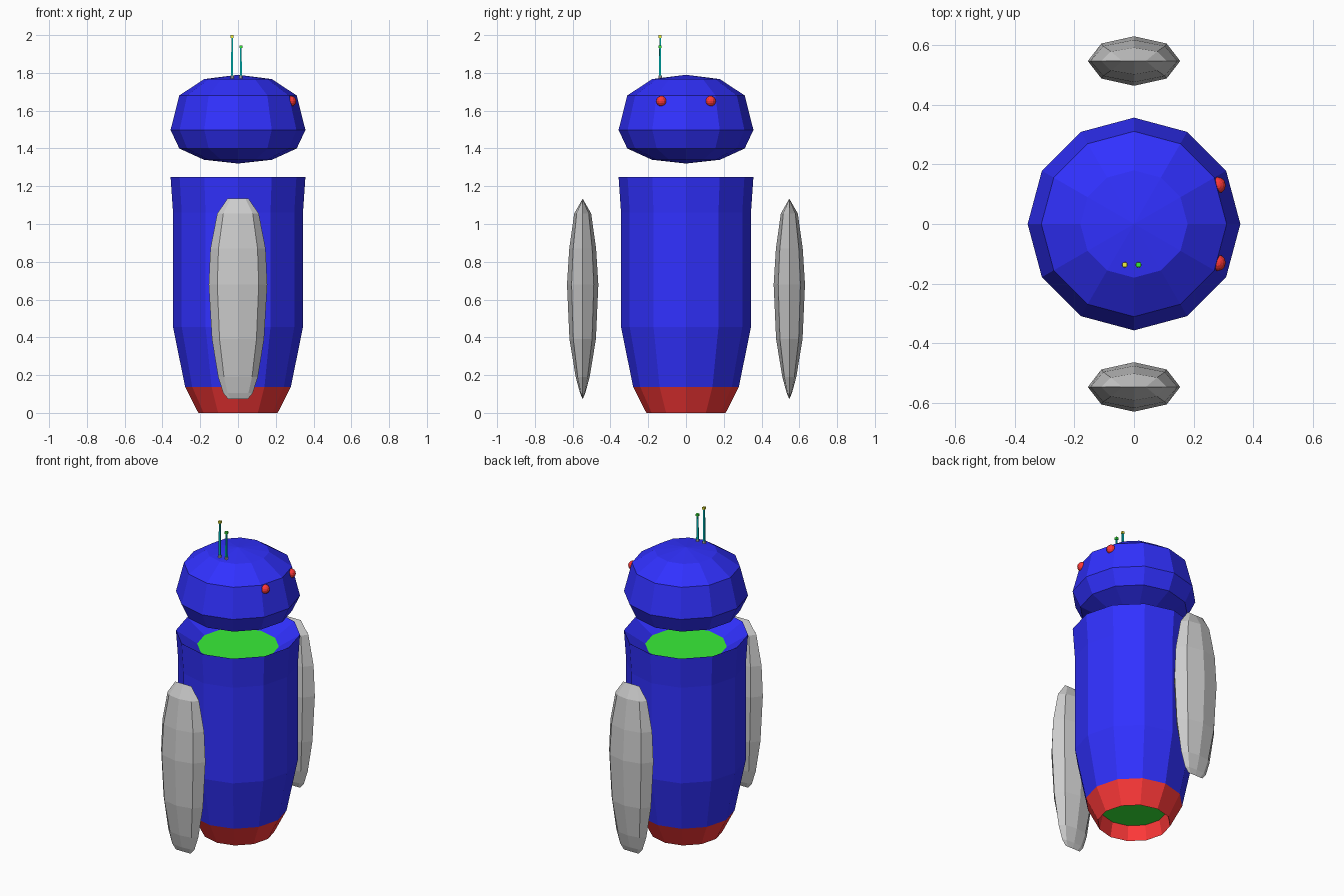
import bpy, bmesh, math

if "Cube" in bpy.data.objects:
    bpy.data.objects.remove(bpy.data.objects["Cube"])


def material(name, r, g, b):
    m = bpy.data.materials.new(name)
    m.diffuse_color = (r, g, b, 1)
    m.use_nodes = True
    m.node_tree.nodes["Principled BSDF"].inputs["Base Color"].default_value = m.diffuse_color
    return m


BLUE = material("blue", 0.03, 0.03, 1.0)
RED = material("red", 1.0, 0.04, 0.04)
GREEN = material("green", 0.04, 0.85, 0.04)
TEAL = material("teal", 0.0, 0.75, 0.75)
YELLOW = material("yellow", 0.9, 0.9, 0.05)


def loft(name, rings, sides, mat=None, loc=(0, 0, 0), caps=True, turn=0.0):
    """Stack elliptical rings (rx, ry, z) into a faceted shell."""
    bm = bmesh.new()
    loops = []
    for rx, ry, z in rings:
        angles = [turn + math.tau * i / sides for i in range(sides)]
        loops.append([bm.verts.new((rx * math.cos(a), ry * math.sin(a), z)) for a in angles])
    for lo, hi in zip(loops, loops[1:]):
        for i in range(sides):
            j = (i + 1) % sides
            bm.faces.new((lo[i], lo[j], hi[j], hi[i]))
    if caps:
        bm.faces.new(loops[0][::-1])
        if len(loops) > 1:
            bm.faces.new(loops[-1])
    bmesh.ops.remove_doubles(bm, verts=bm.verts, dist=0.0002)
    if len(loops) > 1:
        bmesh.ops.recalc_face_normals(bm, faces=bm.faces)
    mesh = bpy.data.meshes.new(name)
    bm.to_mesh(mesh)
    bm.free()
    if mat:
        mesh.materials.append(mat)
    obj = bpy.data.objects.new(name, mesh)
    obj.location = loc
    bpy.context.collection.objects.link(obj)
    return obj


def lathe(name, profile, mat, **kw):
    return loft(name, [(r, r, z) for r, z in profile], 12, mat, **kw)


# Barrel body and tapered base, each with a recessed end closed by a green disc
body = lathe("body", [(0.28, 0.138), (0.344, 0.455), (0.344, 1.06), (0.357, 1.25), (0.235, 1.17)],
             BLUE, caps=False)
base = lathe("base", [(0.19, 0.09), (0.21, 0.0), (0.28, 0.138)], RED, caps=False)
# open shells: make sure the outer walls face outwards
for shell in (body, base):
    mesh = shell.data
    wall = max(mesh.polygons, key=lambda p: p.center.xy.length)
    if wall.normal.xy.dot(wall.center.xy) < 0:
        mesh.flip_normals()
bottom_disc = lathe("bottom_disc", [(0.19, 0.09)], GREEN)
top_disc = lathe("top_disc", [(0.235, 1.17)], GREEN)
top_disc.data.flip_normals()

# Floating domed head
lathe("head", [(0, 1.32), (0.18, 1.34), (0.311, 1.40), (0.357, 1.498),
               (0.311, 1.68), (0.18, 1.767), (0, 1.79)], BLUE, caps=False)

# Floating arms, wedge-shaped at both ends
arm_rings = [(0.052, 0.0, 0.073), (0.078, 0.014, 0.105), (0.105, 0.037, 0.19),
             (0.138, 0.07, 0.39), (0.155, 0.083, 0.68), (0.146, 0.071, 0.87),
             (0.11, 0.045, 1.055), (0.056, 0.0, 1.134)]
for side, y in (("front", -0.547), ("back", 0.547)):
    loft(side + "_arm", arm_rings, 8, loc=(0, y, 0), caps=False)

# Eyes on the +x side of the head
for side, y in (("front", -0.13), ("back", 0.13)):
    bpy.ops.mesh.primitive_uv_sphere_add(segments=12, ring_count=8, radius=0.028,
                                         location=(0.28, y, 1.65))
    eye = bpy.context.object
    eye.name = side + "_eye"
    eye.data.materials.append(RED)

# Two antennae: socket, tapered rod and tip
for side, x, top, tip_mat in (("long", -0.031, 2.0, YELLOW), ("short", 0.015, 1.945, GREEN)):
    at, q = (x, -0.137, 0), math.pi / 4
    loft(side + "_antenna_socket", [(0.011, 0.011, 1.76), (0.009, 0.009, 1.785)], 8, loc=at)
    loft(side + "_antenna_rod", [(0.008, 0.008, 1.77), (0.006, 0.006, top - 0.014)], 4, TEAL,
         loc=at, turn=q)
    loft(side + "_antenna_tip", [(0.011, 0.011, top - 0.014), (0.011, 0.011, top)], 4, tip_mat,
         loc=at, turn=q)
